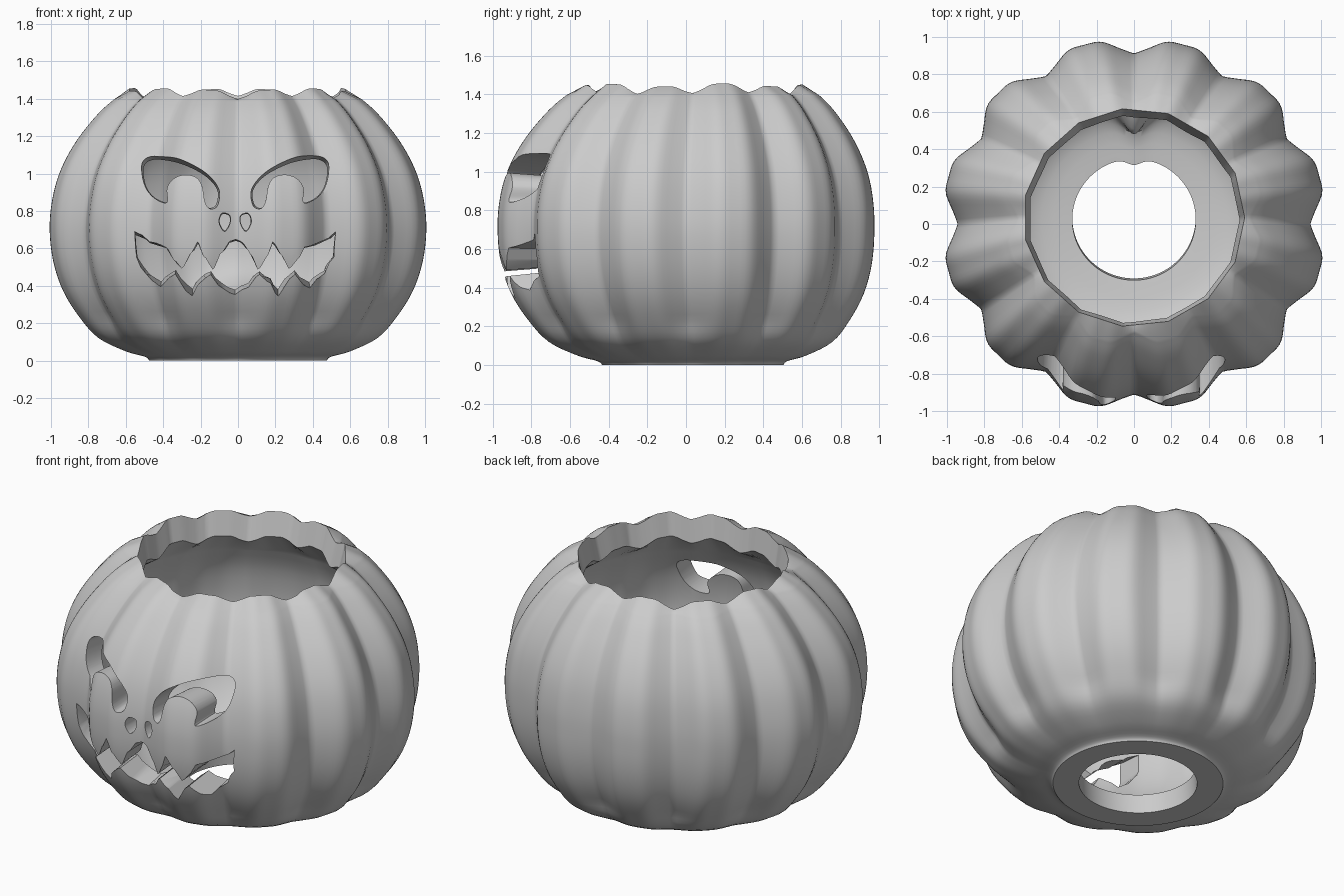
import bpy, bmesh, math
from mathutils import Vector

cube = bpy.data.objects.get("Cube")
if cube:
    bpy.data.objects.remove(cube)

SEGMENTS = 240
LOBES = 12
MID = -0.015         # x of the face's centre line

skin = bpy.data.materials.new("pale_grey")
skin.use_nodes = True
GREY = (0.6, 0.6, 0.6, 1)
skin.diffuse_color = GREY
skin.node_tree.nodes["Principled BSDF"].inputs["Base Color"].default_value = GREY


def make_object(name, bm):
    bmesh.ops.recalc_face_normals(bm, faces=bm.faces)
    mesh = bpy.data.meshes.new(name)
    bm.to_mesh(mesh)
    bm.free()
    mesh.materials.append(skin)
    obj = bpy.data.objects.new(name, mesh)
    bpy.context.collection.objects.link(obj)
    return obj


def smooth_path(points, steps, closed=False):
    """Catmull-Rom curve through 2D points."""
    n = len(points)
    pts = [Vector(p) for p in points]
    pick = (lambda i: pts[i % n]) if closed else (lambda i: pts[max(0, min(n - 1, i))])
    out = []
    for i in range(n if closed else n - 1):
        a, b, c, d = (pick(i + j) for j in (-1, 0, 1, 2))
        for s in range(steps):
            t = s / steps
            out.append(0.5 * (2 * b + (c - a) * t + (2 * a - 5 * b + 4 * c - d) * t**2
                              + (3 * b - a - 3 * c + d) * t**3))
    return out if closed else out + [pts[-1]]


def lobe(angle):
    """1 on the crest of a rib, 0 in the rounded groove, with fine ripples."""
    s = math.sin(LOBES / 2 * angle)
    rib = (math.sqrt(s * s + 0.05) - 0.2236) / 0.801
    return rib ** 0.8 + 0.05 * math.cos(36 * angle)


# Profiles as (radius, height): the skin upwards, then the cavity downwards
outer = smooth_path([(0.475, 0), (0.5, 0.02), (0.61, 0.05), (0.76, 0.12), (0.865, 0.23),
                     (0.955, 0.37), (1.01, 0.53), (1.03, 0.71), (1.012, 0.88), (0.965, 1.03),
                     (0.88, 1.18), (0.765, 1.32), (0.68, 1.395)], 4)
inner = smooth_path([(0.69, 1.18), (0.79, 1), (0.84, 0.75), (0.81, 0.5),
                     (0.71, 0.3), (0.55, 0.16), (0.33, 0.12)], 4)


def ring(bm, point_at):
    verts = []
    for i in range(SEGMENTS):
        a = math.tau * i / SEGMENTS
        r, z = point_at(a)
        away = min(1, abs(z - 0.7) / 0.7)
        squash = 0.967 + 0.02 * away
        shift = 0.035 * away ** 2
        verts.append(bm.verts.new((r * math.cos(a), r * math.sin(a) * squash + shift, z)))
    return verts


def skin_point(p):
    depth = 0.088 * min(1, p.y / 0.22) + 0.025 * max(0, p.y - 0.7)
    return lambda a: (p.x * (1 - depth * (1 - lobe(a))), p.y)


def cavity_point(p):
    # Soft ribs, plus a lump low on the back wall
    def at(a):
        lump = 0.2 * math.exp(-((a - math.pi / 2) / 0.17) ** 2 - ((p.y - 0.28) / 0.12) ** 2)
        depth = 0.03 * math.sin(math.pi * max(0, min(1, (p.y - 0.15) / 1.1)))
        return p.x * (1 - depth * (1 - lobe(a))) - lump, p.y
    return at


def rim_point(radius, height):
    # The lid was cut in short straight strokes
    def at(a):
        side = math.tau / 15
        r = radius * math.cos(side / 2) / math.cos(a % side - side / 2)
        return r, height + 0.045 * lobe(a) + 0.008 * math.sin(5 * a)
    return at


# Hollow body with an open top and a round hole in its base
bm = bmesh.new()
rings = [ring(bm, skin_point(p)) for p in outer]
rings += [ring(bm, rim_point(0.592, 1.405)), ring(bm, rim_point(0.565, 1.265))]
rings += [ring(bm, cavity_point(p)) for p in inner]
rings.append(ring(bm, lambda a: (0.33, 0)))
for low, high in zip(rings, rings[1:] + rings[:1]):
    for i in range(SEGMENTS):
        j = (i + 1) % SEGMENTS
        bm.faces.new((low[i], low[j], high[j], high[i]))
body = make_object("pumpkin_body", bm)


def carve(name, outline, centre, taper_x, taper_z, full_y):
    """Cut a hole from the front whose walls narrow inwards."""
    bm = bmesh.new()
    loops = []
    for y in (-1.15, -0.45):
        sx, sz = 1 - taper_x * (y - full_y), 1 - taper_z * (y - full_y)
        loops.append([bm.verts.new((centre[0] + (x - centre[0]) * sx, y,
                                    centre[1] + (z - centre[1]) * sz)) for x, z in outline])
    front, back = loops
    bm.faces.new(front)
    bm.faces.new(back[::-1])
    for i in range(len(front)):
        j = (i + 1) % len(front)
        bm.faces.new((front[i], back[i], back[j], front[j]))
    cutter = make_object(name, bm)
    cutter.hide_render = True
    mod = body.modifiers.new(name, "BOOLEAN")
    mod.operation = "DIFFERENCE"
    mod.solver = "EXACT"
    mod.object = cutter
    bpy.ops.object.modifier_apply(modifier=name)
    bpy.data.objects.remove(cutter)


bpy.context.view_layer.objects.active = body
body.select_set(True)

# Half outlines measured from the face's centre line
eye = smooth_path([(0.505, 1.08), (0.455, 1.115), (0.36, 1.1), (0.26, 1.06), (0.15, 0.99),
                   (0.09, 0.91), (0.1, 0.83), (0.14, 0.815), (0.165, 0.85), (0.18, 0.93),
                   (0.21, 0.975), (0.27, 0.99), (0.33, 0.97), (0.365, 0.92), (0.365, 0.845),
                   (0.43, 0.865), (0.48, 0.92), (0.505, 1)], 5, closed=True)
nostril = smooth_path([(0.03, 0.775), (0.07, 0.785), (0.085, 0.74), (0.058, 0.692),
                       (0.03, 0.73)], 4, closed=True)
upper_lip = [(0.03, 0.635), (0.08, 0.57), (0.12, 0.49), (0.17, 0.56), (0.2, 0.63),
             (0.24, 0.57), (0.285, 0.495), (0.33, 0.54), (0.37, 0.605), (0.46, 0.64), (0.54, 0.7)]
lower_lip = [(0.53, 0.55), (0.48, 0.45), (0.4, 0.375), (0.32, 0.465), (0.23, 0.345),
             (0.19, 0.42), (0.13, 0.465), (0.07, 0.39), (0, 0.345)]

for side, word in ((-1, "right"), (1, "left")):
    def place(half):
        return [(MID + side * x, z) for x, z in half]
    carve(word + "_eye_cut", place(eye), (MID + side * 0.29, 0.87), 0.3, 0.6, -0.86)
    carve(word + "_nostril_cut", place(nostril), (MID + side * 0.055, 0.74), 0.8, 0.8, -0.88)

half_mouth = [(0, 0.645)] + upper_lip + lower_lip
mouth = half_mouth + [(-x, z) for x, z in reversed(upper_lip + lower_lip[:-1])]
mouth = [(MID + x, z) for x, z in mouth]
carve("mouth_cut", mouth, (MID, 0.58), 0.05, 0.9, -0.88)

bpy.ops.object.shade_smooth_by_angle(angle=math.radians(36))
